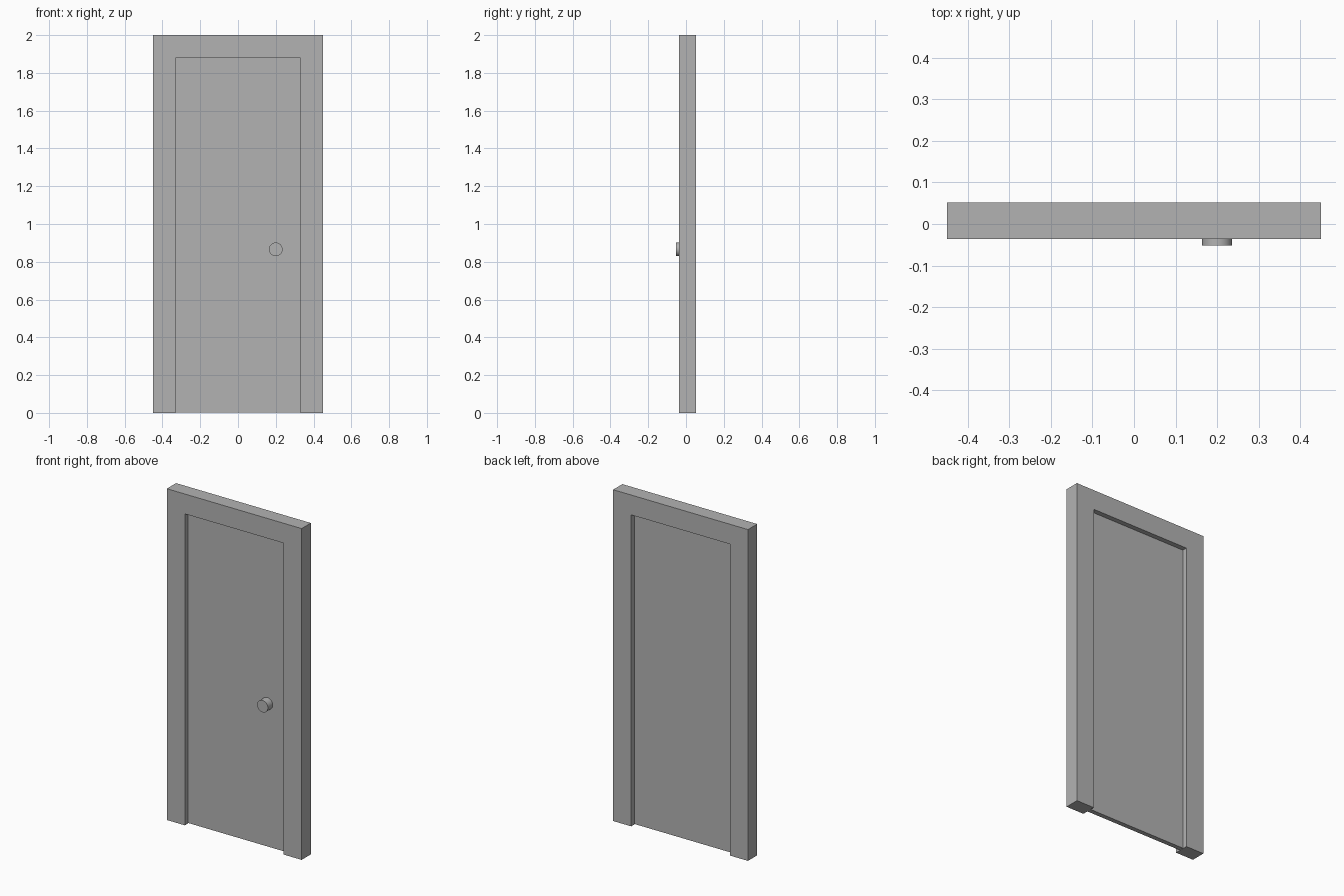
import bpy
import bmesh
import math
from mathutils import Matrix

default = bpy.data.objects.get("Cube")
if default:
    bpy.data.objects.remove(default, do_unlink=True)

grey = bpy.data.materials.new("plain_grey")
grey.use_nodes = True
colour = (0.45, 0.45, 0.45, 1)
grey.diffuse_color = colour
grey.node_tree.nodes["Principled BSDF"].inputs["Base Color"].default_value = colour

HALF_WIDTH, HEIGHT = 0.45, 2.0
OPENING, OPENING_TOP = 0.33, 1.88
FRONT, BACK = -0.036, 0.052
DOOR_FRONT, DOOR_BACK = -0.006, 0.022
KNOB_FRONT, KNOB_RADIUS = -0.052, 0.036


def finish(name, bm):
    bmesh.ops.recalc_face_normals(bm, faces=bm.faces)
    mesh = bpy.data.meshes.new(name)
    bm.to_mesh(mesh)
    bm.free()
    mesh.materials.append(grey)
    obj = bpy.data.objects.new(name, mesh)
    bpy.context.collection.objects.link(obj)
    return obj


def extruded(name, outline, y0, y1):
    """Extrude an x-z outline from y0 to y1."""
    bm = bmesh.new()
    face = bm.faces.new([bm.verts.new((x, y0, z)) for x, z in outline])
    result = bmesh.ops.extrude_face_region(bm, geom=[face], use_keep_orig=True)
    verts = [v for v in result["geom"] if isinstance(v, bmesh.types.BMVert)]
    bmesh.ops.translate(bm, verts=verts, vec=(0, y1 - y0, 0))
    return finish(name, bm)


# Frame: one arch-shaped piece, open at the floor
half = [(OPENING, OPENING_TOP), (OPENING, 0), (HALF_WIDTH, 0), (HALF_WIDTH, HEIGHT)]
extruded("door_frame", half + [(-x, z) for x, z in reversed(half)], FRONT, BACK)

# Door panel, recessed on both sides
panel = [(-OPENING, 0.003), (OPENING, 0.003), (OPENING, OPENING_TOP), (-OPENING, OPENING_TOP)]
extruded("door_panel", panel, DOOR_FRONT, DOOR_BACK)

# Round knob on the front of the panel
bm = bmesh.new()
bmesh.ops.create_cone(bm, cap_ends=True, segments=32, radius1=KNOB_RADIUS,
                      radius2=KNOB_RADIUS, depth=DOOR_FRONT - KNOB_FRONT,
                      matrix=Matrix.Translation((0.2, (DOOR_FRONT + KNOB_FRONT) / 2, 0.866))
                      @ Matrix.Rotation(math.pi / 2, 4, "X"))
knob = finish("door_knob", bm)
bpy.ops.object.select_all(action="DESELECT")
knob.select_set(True)
bpy.context.view_layer.objects.active = knob
bpy.ops.object.shade_smooth_by_angle(angle=math.radians(40))
